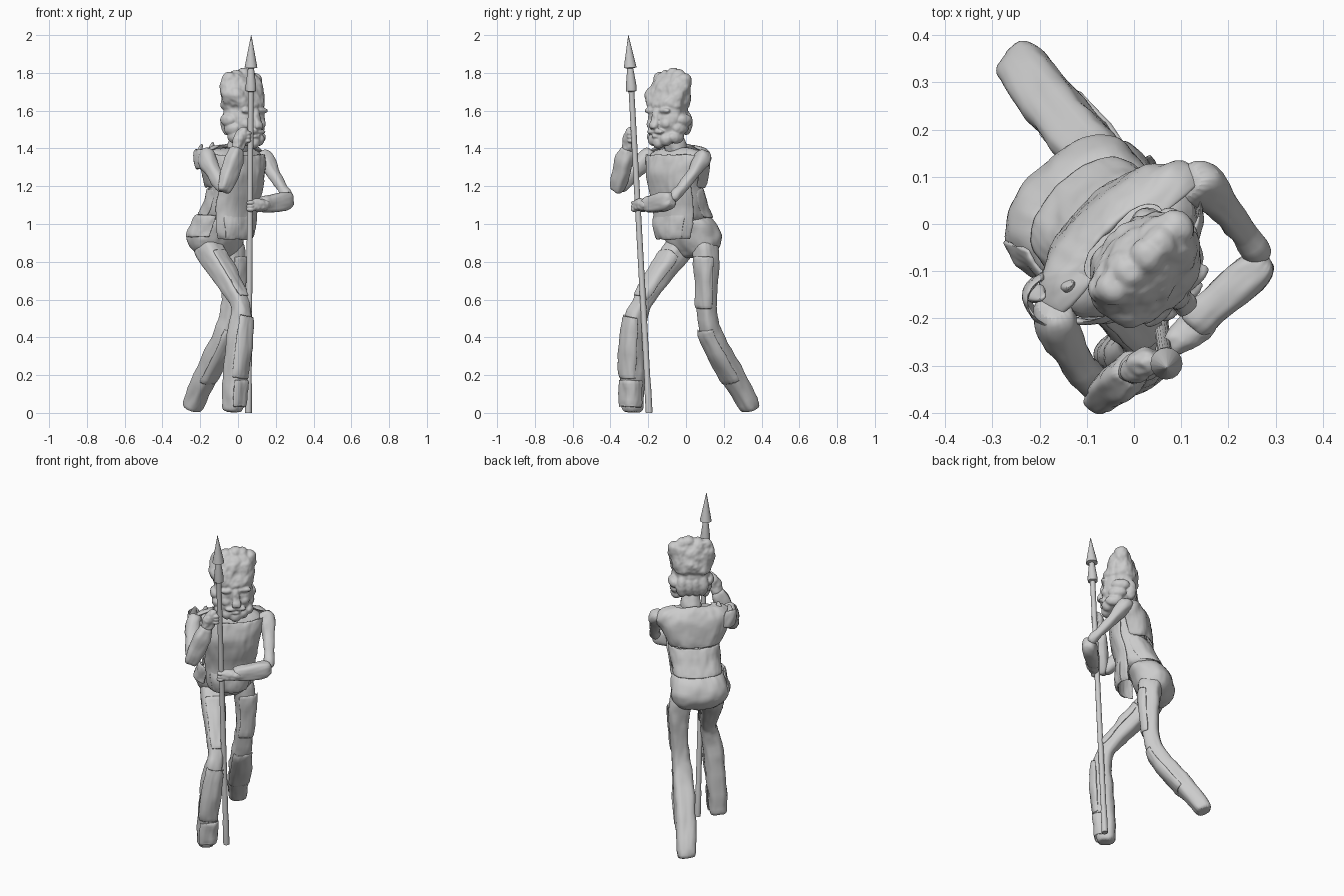
import bpy, math
from mathutils import Vector as V

SIDE = V((0.72, 0.69, 0)).normalized()     # figure's left
FRONT = V((0.69, -0.72, 0)).normalized()   # facing direction
grain = bpy.data.textures.new("wood_grain", 'CLOUDS')
grain.noise_scale = 0.07


def make(name, verts, faces, sub=1, rough=0.0, thick=0.0, angle=50):
    me = bpy.data.meshes.new(name)
    me.from_pydata(verts, [], faces)
    ob = bpy.data.objects.new(name, me)
    bpy.context.collection.objects.link(ob)
    bpy.context.view_layer.objects.active = ob
    bpy.ops.object.select_all(action='DESELECT')
    ob.select_set(True)
    bpy.ops.object.mode_set(mode='EDIT')
    bpy.ops.mesh.select_all(action='SELECT')
    bpy.ops.mesh.normals_make_consistent(inside=False)
    bpy.ops.object.mode_set(mode='OBJECT')
    if thick:
        m = ob.modifiers.new("thick", 'SOLIDIFY')
        m.thickness, m.offset = thick, 0
    if sub:
        ob.modifiers.new("smooth", 'SUBSURF').levels = sub
        ob.modifiers["smooth"].render_levels = sub
    if rough:
        m = ob.modifiers.new("grain", 'DISPLACE')
        m.texture, m.strength, m.mid_level = grain, rough, 0.5
        m.texture_coords = 'GLOBAL'
    bpy.ops.object.shade_smooth_by_angle(angle=math.radians(angle))
    return ob


def loft(name, stations, ref=SIDE, flat=False, power=2.4, n=20, arc=None,
         sub=2, rough=0.018, thick=0.012, grow=0.0):
    """Rings (x, y, z, half width, half depth) along a path; arc gives an open shell."""
    pts = [V(s[:3]) for s in stations]
    verts, faces = [], []
    m = n + 1 if arc else n
    a0, a1 = arc if arc else (0, 360)
    for i, s in enumerate(stations):
        t = V((0, 0, 1)) if flat else (pts[min(i + 1, len(pts) - 1)] - pts[max(i - 1, 0)]).normalized()
        u = (ref - t * ref.dot(t)).normalized()
        v = t.cross(u)
        for k in range(m):
            a = math.radians(a0 + (a1 - a0) * k / n)
            c, d = math.cos(a), math.sin(a)
            x = math.copysign(abs(c) ** (2 / power), c) * (s[3] + grow)
            y = math.copysign(abs(d) ** (2 / power), d) * (s[4] + grow)
            verts.append(pts[i] + u * x + v * y)
    for i in range(len(stations) - 1):
        for k in range(n):
            j = (k + 1) % m
            faces.append((i * m + k, i * m + j, (i + 1) * m + j, (i + 1) * m + k))
    if not arc:
        faces += [tuple(range(m - 1, -1, -1)), tuple(range(len(verts) - m, len(verts)))]
        thick = 0
    return make(name, verts, faces, sub, rough, thick)


def blob(name, loc, scale):
    bpy.ops.mesh.primitive_uv_sphere_add(segments=20, ring_count=12)
    ob = bpy.context.object
    ob.name = name
    for v in ob.data.vertices:
        c = v.co.copy()
        v.co = SIDE * c.x * scale[0] - FRONT * c.y * scale[1] + V((0, 0, c.z * scale[2]))
    ob.location = loc
    bpy.ops.object.shade_smooth_by_angle(angle=math.radians(60))
    return ob


def carve(name, obs, voxel=0.006, steps=5):
    """Fuse overlapping parts into one carved piece."""
    bpy.ops.object.select_all(action='DESELECT')
    for o in obs:
        o.select_set(True)
    bpy.context.view_layer.objects.active = obs[0]
    bpy.ops.object.convert(target='MESH')
    bpy.ops.object.join()
    ob = bpy.context.object
    ob.name = name
    ob.modifiers.new("fuse", 'REMESH').voxel_size = voxel
    ob.modifiers["fuse"].use_smooth_shade = True
    m = ob.modifiers.new("soften", 'SMOOTH')
    m.iterations = steps
    m = ob.modifiers.new("grain", 'DISPLACE')
    m.texture, m.strength, m.texture_coords = grain, .012, 'GLOBAL'


def at(c, s, f, z):
    p = V((c[0], c[1], 0)) + SIDE * s + FRONT * f
    return (p.x, p.y, z)


# spear: one turned profile along a tilted axis
base, tip = V((0.055, -0.195, 0)), V((0.07, -0.305, 2.0))
prof = [(0, .018), (.075, .018), (.08, .016), (.85, .015), (.852, .028), (.866, .028),
        (.912, .016), (.914, .034), (1, .001)]
ax = (tip - base)
u = ax.cross(V((0, 1, 0))).normalized()
w = ax.normalized().cross(u)
vs = [base + ax * h + (u * math.cos(k * math.pi / 8) + w * math.sin(k * math.pi / 8)) * r
      for h, r in prof for k in range(16)]
fs = [(i * 16 + k, i * 16 + (k + 1) % 16, i * 16 + 16 + (k + 1) % 16, i * 16 + 16 + k)
      for i in range(len(prof) - 1) for k in range(16)]
make("spear", vs, fs + [tuple(range(16))], sub=0, angle=35)

# torso, hips and neck
loft("hips", [(-.10, .045, .82, .09, .05), (-.11, .045, .85, .145, .085), (-.125, .04, .91, .175, .12),
              (-.115, .03, .97, .168, .12), (-.075, .0, 1.06, .145, .11)], flat=True)
body = [(-.07, .0, 1.0, .14, .11), (-.045, -.025, 1.07, .14, .105), (-.01, -.06, 1.2, .15, .10),
        (-.015, -.055, 1.31, .175, .10), (-.02, -.05, 1.37, .19, .085), (-.02, -.045, 1.41, .11, .05)]
loft("torso", body, flat=True)
loft("neck", [(-.01, -.045, 1.36, .08, .06), (.01, -.06, 1.43, .05, .05), (.03, -.08, 1.52, .05, .05)])

# layered clothing shells
front = [(-.055, -.025, .915, .11, .11), (-.045, -.035, .97, .13, .112)] + body[1:5]
loft("tunic_front", front, flat=True, arc=(-165, -15), grow=.006)
loft("tunic_hem", front[:3], flat=True, arc=(-140, -40), grow=.010)
loft("cape_back", [(-.035, -.035, 1.19, .145, .105), (-.025, -.045, 1.28, .19, .112),
                   (-.02, -.045, 1.35, .228, .10), (-.02, -.045, 1.395, .20, .075),
                   (-.015, -.045, 1.42, .10, .05)], flat=True, arc=(-8, 188))
loft("waist_back", [(-.085, .01, 1.03, .142, .107), (-.05, -.02, 1.1, .138, .102),
                    (-.03, -.04, 1.19, .145, .098)], flat=True, arc=(-10, 190))
loft("hip_flap", [(-.12, .03, .93, .165, .118), (-.11, .025, .98, .163, .118),
                  (-.085, .0, 1.05, .145, .11)], flat=True, arc=(155, 225), grow=.004)

# torn shoulder cloth
loft("shoulder_cloth", [(-.155, -.155, 1.29, .06, .065), (-.165, -.17, 1.35, .062, .068),
                        (-.175, -.165, 1.40, .045, .05)], flat=True, arc=(70, 260))
for i, (x, y, z) in enumerate([(-.20, -.155, 1.425), (-.14, -.13, 1.44)]):
    loft(f"torn_cloth_{i}", [(x - .01, y + .01, 1.34, .03, .02), (x, y, 1.40, .02, .012),
                             (x + .01, y, z, .008, .005)])

# legs
right_leg = [(-.03, -.283, .004, .042, .045), (-.025, -.285, .025, .054, .058), (-.018, -.283, .18, .056, .062),
             (.0, -.285, .36, .06, .066), (.022, -.268, .52, .05, .055), (.012, -.235, .585, .046, .048),
             (-.045, -.165, .69, .053, .053), (-.13, -.07, .82, .068, .068), (-.18, -.01, .91, .075, .08)]
left_leg = [(-.245, .342, .012, .048, .042), (-.236, .335, .04, .055, .052), (-.182, .26, .18, .06, .056),
            (-.09, .15, .36, .06, .058), (-.052, .118, .46, .054, .05), (-.036, .11, .55, .05, .048),
            (-.022, .11, .7, .052, .052), (-.027, .11, .83, .066, .063), (-.05, .09, .92, .07, .08)]
for nm, leg in (("right", right_leg), ("left", left_leg)):
    loft(nm + "_leg", leg, power=3)
    loft(nm + "_shin_guard", leg[2:5], power=3, arc=(-155, -15), grow=.002)
    loft(nm + "_thigh_patch", leg[5:8], power=3, arc=(-125, -5), grow=.002)
loft("ankle_patch", right_leg[1:3], power=3, arc=(-140, 10), grow=.004)

# arms
loft("left_upper_arm", [(.11, .09, 1.38, .035, .04), (.14, .09, 1.35, .047, .055), (.17, .06, 1.30, .032, .04),
                        (.22, .0, 1.215, .025, .028), (.258, -.055, 1.155, .029, .033),
                        (.27, -.075, 1.125, .02, .025)], ref=FRONT)
loft("left_forearm", [(.285, -.07, 1.135, .022, .03), (.267, -.09, 1.125, .042, .052), (.19, -.155, 1.11, .042, .05),
                      (.135, -.205, 1.1, .038, .042), (.12, -.222, 1.1, .03, .03)], ref=FRONT, power=3)
loft("right_upper_arm", [(-.175, -.17, 1.385, .03, .04), (-.175, -.2, 1.355, .05, .055), (-.14, -.265, 1.29, .038, .042),
                         (-.09, -.335, 1.21, .036, .038), (-.07, -.36, 1.18, .025, .03)])
loft("right_forearm", [(-.075, -.375, 1.165, .03, .018), (-.068, -.365, 1.19, .045, .032),
                       (-.035, -.34, 1.29, .052, .042), (-.01, -.315, 1.38, .045, .04),
                       (.0, -.31, 1.41, .03, .028)], power=3)

# hands with fingers closed round the spear
lh = [loft("left_palm", [(.17, -.18, 1.1, .03, .028), (.125, -.225, 1.093, .042, .034),
                         (.085, -.25, 1.1, .03, .03), (.06, -.262, 1.1, .018, .022)], ref=FRONT)]
rh = [loft("right_palm", [(-.01, -.315, 1.37, .033, .03), (.005, -.305, 1.43, .042, .035),
                          (.025, -.292, 1.48, .03, .028), (.035, -.288, 1.52, .015, .016)])]
for i in range(3):
    lh.append(blob(f"left_finger_{i}", (.066, -.268, 1.077 + i * .018), (.022, .022, .011)))
    rh.append(blob(f"right_finger_{i}", (.048, -.29, 1.44 + i * .02), (.022, .022, .012)))
carve("left_hand", lh, .004, 2)
carve("right_hand", rh, .004, 2)

# head and tall wedge hat
H = (.03, -.09)
head = [loft("skull", [(.05, -.115, 1.42, .05, .045), (.045, -.105, 1.46, .088, .08), (.035, -.095, 1.54, .105, .092),
                       (.03, -.09, 1.64, .108, .095), (.03, -.09, 1.68, .10, .08)], flat=True),
        loft("hat", [(.03, -.09, 1.60, .105, .092), (.028, -.092, 1.625, .118, .105), (.022, -.092, 1.70, .132, .092),
                     (.018, -.08, 1.76, .136, .062), (.02, -.075, 1.79, .12, .044), (.02, -.075, 1.80, .08, .03)],
             flat=True, rough=.03)]
for i, (s, z) in enumerate([(-.09, 1.77), (-.04, 1.782), (.01, 1.793), (.05, 1.785), (.095, 1.765)]):
    head.append(blob(f"hat_crest_{i}", at((.02, -.075), s, 0, z), (.036, .04, .034)))

# face, beard and hair, fused into the head
head.append(loft("nose", [at(H, 0, .112, 1.50) + (.024, .022), at(H, 0, .116, 1.515) + (.028, .026),
                          at(H, 0, .095, 1.57) + (.018, .018), at(H, 0, .085, 1.62) + (.018, .016)], flat=True))
for nm, s in (("right", -1), ("left", 1)):
    head.append(blob(nm + "_brow", at(H, s * .05, .085, 1.60), (.042, .02, .016)))
    head.append(blob(nm + "_cheek", at(H, s * .05, .078, 1.53), (.032, .022, .026)))
    head.append(blob(nm + "_moustache", at(H, s * .026, .098, 1.488), (.034, .02, .013)))
    for i, z in enumerate((1.46, 1.505, 1.55)):
        head.append(blob(f"{nm}_hair_{i}", at(H, s * (.082 + .010 * i), .025 - .02 * i, z), (.03, .052, .034)))
    head.append(blob(nm + "_beard", at(H, s * .042, .065, 1.448), (.038, .036, .036)))
head.append(blob("beard_tip", at(H, 0, .075, 1.432), (.038, .034, .036)))
head.append(blob("lower_lip", at(H, 0, .098, 1.464), (.026, .016, .010)))
for i in range(4):
    head.append(blob(f"back_hair_{i}", at(H, -.06 + .04 * i, -.066, 1.535), (.034, .034, .065)))
carve("head", head, .006, 3)
